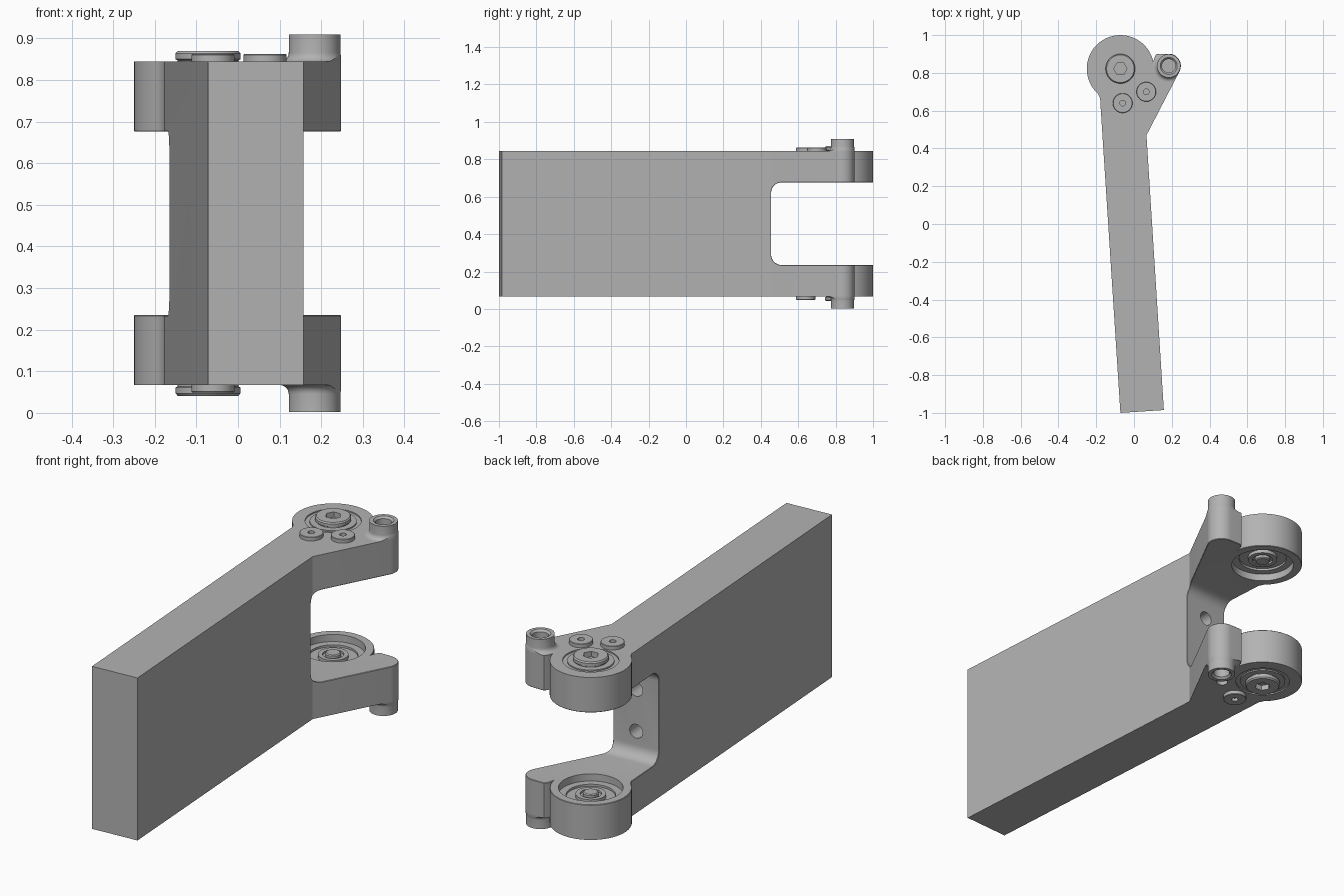
import bpy, bmesh
from math import sin, cos, pi, radians
from mathutils import Vector, Matrix

if "Cube" in bpy.data.objects:
    bpy.data.objects.remove(bpy.data.objects["Cube"])

MID = 0.4555                  # height of the symmetry plane
TOP, LUG = 0.844, 0.676       # outer and inner face of the upper lug
PIVOT, BOSS = (-0.072, 0.822), (0.184, 0.837)
SCREW_A, SCREW_B = (-0.06, 0.64), (0.065, 0.70)
TILT = 0.065                  # sideways slope of the arm

metal = bpy.data.materials.new("grey metal")
metal.use_nodes = True
metal.diffuse_color = (0.45, 0.45, 0.45, 1)
metal.node_tree.nodes["Principled BSDF"].inputs["Base Color"].default_value = (0.45, 0.45, 0.45, 1)


def finish(bm, name):
    bmesh.ops.recalc_face_normals(bm, faces=bm.faces)
    mesh = bpy.data.meshes.new(name)
    bm.to_mesh(mesh)
    bm.free()
    mesh.materials.append(metal)
    ob = bpy.data.objects.new(name, mesh)
    bpy.context.collection.objects.link(ob)
    return ob


def smooth(ob):
    ob.data.shade_smooth()
    ob.data.set_sharp_from_angle(angle=radians(30))


def prism(name, points, direction):
    """Extrude a closed outline of 3D points."""
    bm = bmesh.new()
    face = bm.faces.new([bm.verts.new(p) for p in points])
    ext = bmesh.ops.extrude_face_region(bm, geom=[face])
    bmesh.ops.translate(bm, vec=direction,
                        verts=[v for v in ext["geom"] if isinstance(v, bmesh.types.BMVert)])
    return finish(bm, name)


def lathe(name, centre, profile, lower=False, steps=64):
    """Revolve an (r, z) profile; lower mirrors it about the middle plane."""
    bm = bmesh.new()
    pts = [(r, 0, 2 * MID - z if lower else z) for r, z in profile]
    verts = [bm.verts.new(p) for p in pts]
    edges = [bm.edges.new(pair) for pair in zip(verts, verts[1:])]
    bmesh.ops.spin(bm, geom=verts + edges, cent=(0, 0, 0), axis=(0, 0, 1),
                   angle=2 * pi, steps=steps, use_duplicate=False)
    bmesh.ops.remove_doubles(bm, verts=bm.verts, dist=0.0003)
    bmesh.ops.translate(bm, vec=(*centre, 0), verts=bm.verts)
    return finish(bm, name)


def cylinder(name, centre, r, z0, z1, lower=False, steps=48):
    return lathe(name, centre, [(0, z0), (r, z0), (r, z1), (0, z1)], lower, steps)


def boolean(ob, cutter, operation="DIFFERENCE"):
    cutter.hide_render = True
    mod = ob.modifiers.new("cut", "BOOLEAN")
    mod.object, mod.operation, mod.solver = cutter, operation, "EXACT"
    graph = bpy.context.evaluated_depsgraph_get()
    mesh = bpy.data.meshes.new_from_object(ob.evaluated_get(graph))
    ob.modifiers.clear()
    ob.data = mesh
    bpy.data.objects.remove(cutter)


def arc(centre, r, a0, a1, n):
    angles = [radians(a0 + (a1 - a0) * i / n) for i in range(n + 1)]
    return [(centre[0] + r * cos(a), centre[1] + r * sin(a)) for a in angles]


# Arm outline: straight bar, flared boss corner, round pivot end
outline = [(-0.072, -1), (0.158, -0.985), (0.066, 0.47)]
outline += arc(BOSS, 0.064, -27, 90, 14)
outline += [(0.12, 0.901), (0.109, 0.884)]
outline += arc(PIVOT, 0.178, 12, 228, 48)
outline += [(-0.179, 0.665), (-0.178, 0.64)]
arm = prism("arm", [(x, y, 2 * MID - TOP) for x, y in outline], (0, 0, 2 * (TOP - MID)))

# Fork slot with rounded inner corners
floor, round_r, half = 0.451, 0.055, LUG - MID
slot = [(1.3, -half)] + arc((floor + round_r, round_r - half), round_r, 270, 180, 8)
slot += arc((floor + round_r, half - round_r), round_r, 180, 90, 8) + [(1.3, half)]
boolean(arm, prism("slot_cutter", [(-0.5, y - 0.5 * TILT, MID + z) for y, z in slot], (1, TILT, 0)))

# Chamfer the rim of the slot
bm = bmesh.new()
bm.from_mesh(arm.data)
rim = [e for e in bm.edges if len(e.link_faces) == 2
       and all(abs(v.co.z - MID) < half + 0.002 for v in e.verts)
       and e.calc_face_angle() > radians(50)]
bmesh.ops.bevel(bm, geom=rim, offset=0.012, offset_type="OFFSET", segments=1,
                affect="EDGES", clamp_overlap=True)
bm.to_mesh(arm.data)
bm.free()

# Two round holes in the slot floor
for dz in (-0.1, 0.1):
    hole = cylinder("floor_hole", (0, 0), 0.033, -0.12, 0.1)
    hole.data.transform(Matrix.Translation((-0.05, 0.447, MID + dz))
                        @ Vector((-TILT, 1, 0)).to_track_quat("Z", "Y").to_matrix().to_4x4())
    boolean(arm, hole)

# Bearing seats and boss bores through both lugs, and an open screw hole below
for lower in (False, True):
    boolean(arm, cylinder("seat_cutter", PIVOT, 0.14, LUG - 0.05, TOP + 0.05, lower, 64))
    boolean(arm, cylinder("bore_cutter", BOSS, 0.036, 0.78, TOP + 0.1, lower))
boolean(arm, cylinder("screw_hole_cutter", SCREW_B, 0.025, TOP - 0.06, TOP + 0.05, True))
smooth(arm)

for lower, side in ((False, "upper"), (True, "lower")):
    # Bearing with grooved races on both faces
    bearing = lathe(side + "_bearing", PIVOT, [
        (0, 0.72), (0.107, 0.72), (0.107, 0.71), (0.14, 0.71), (0.14, TOP),
        (0.122, TOP), (0.122, TOP - 0.006), (0.102, TOP - 0.006), (0.102, TOP), (0, TOP)], lower)
    smooth(bearing)

    # Bolt head with hex socket
    head = lathe(side + "_bolt_head", PIVOT, [
        (0, TOP - 0.02), (0.073, TOP - 0.02), (0.073, TOP + 0.003), (0.078, TOP + 0.006),
        (0.078, 0.864), (0.073, 0.87), (0, 0.87)], lower)
    boolean(head, cylinder("socket_cutter", PIVOT, 0.035, 0.845, 0.9, lower, 6))
    smooth(head)

    # Inner race collar and bolt tip inside the seat
    collar = lathe(side + "_collar", PIVOT, [
        (0, 0.725), (0.066, 0.725), (0.066, 0.704), (0.046, 0.704), (0.046, 0.714),
        (0.034, 0.714), (0.034, 0.699), (0.029, 0.695), (0, 0.695)], lower)
    smooth(collar)

    # Hollow boss with a filleted foot, trimmed to the arm outline
    foot = [(0.062 + 0.022 * (1 - cos(a)), TOP + 0.022 * (1 - sin(a)))
            for a in [i * pi / 12 for i in range(6, -1, -1)]]
    fillet = [(0.084 - 0.022 * sin(i * pi / 12), TOP + 0.022 - 0.022 * cos(i * pi / 12))
              for i in range(7)]
    boss = lathe(side + "_boss", BOSS, [
        (0.036, TOP - 0.01), (0.084, TOP - 0.01)] + fillet + [
        (0.062, 0.909), (0.045, 0.909), (0.036, 0.9), (0.036, TOP - 0.01)], lower)
    boolean(boss, prism("boss_trim", [(x, y, -1) for x, y in outline], (0, 0, 3)), "INTERSECT")
    smooth(boss)

    # Flat screw heads with a small centre hole
    for i, spot in enumerate((SCREW_A,) if lower else (SCREW_A, SCREW_B)):
        screw = lathe(f"{side}_screw_{i + 1}", spot, [
            (0, TOP - 0.01), (0.052, TOP - 0.01), (0.052, 0.86), (0.05, 0.862),
            (0.015, 0.862), (0.015, TOP + 0.003), (0, TOP + 0.003)], lower, 40)
        smooth(screw)
